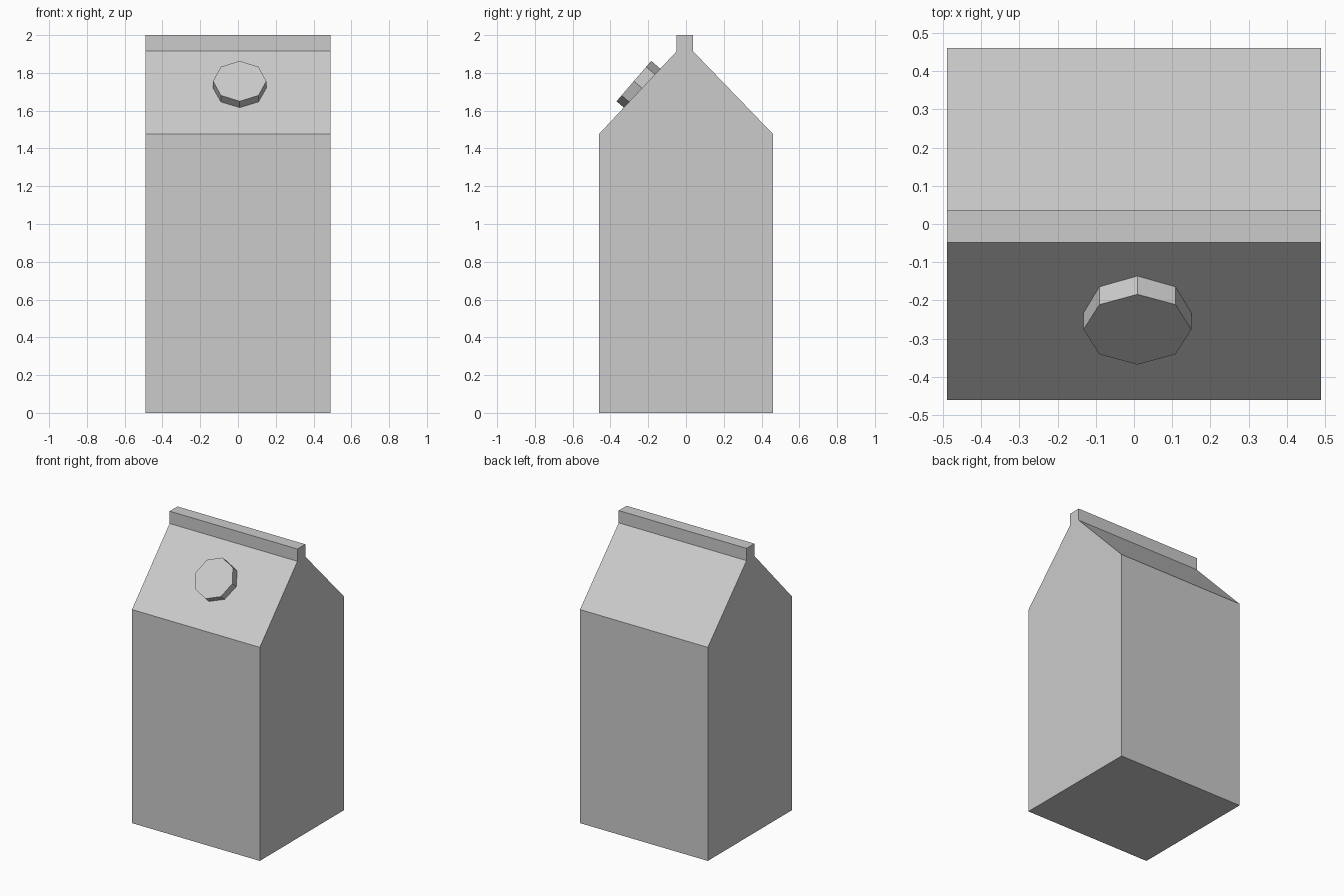
import bpy, bmesh, math
from mathutils import Vector

if "Cube" in bpy.data.objects:
    bpy.data.objects.remove(bpy.data.objects["Cube"])

HALF_WIDTH = 0.489

# Carton body: gabled side profile (y, z) extruded along x
profile = [(-0.46, 0), (0.46, 0), (0.46, 1.477), (0.037, 1.915),
           (0.037, 2.0), (-0.049, 2.0), (-0.049, 1.915), (-0.46, 1.477)]
bm = bmesh.new()
side = bm.faces.new([bm.verts.new((-HALF_WIDTH, y, z)) for y, z in profile])
ext = bmesh.ops.extrude_face_region(bm, geom=[side], use_keep_orig=True)
moved = [g for g in ext["geom"] if isinstance(g, bmesh.types.BMVert)]
bmesh.ops.translate(bm, verts=moved, vec=(2 * HALF_WIDTH, 0, 0))
bmesh.ops.recalc_face_normals(bm, faces=bm.faces)
mesh = bpy.data.meshes.new("carton_body")
bm.to_mesh(mesh)
bm.free()
bpy.context.collection.objects.link(bpy.data.objects.new("carton_body", mesh))

# Octagonal screw cap on the front roof slope, its base sunk slightly into it
tilt = math.radians(49.3)
depth = 0.075
outward = Vector((0, -math.sin(tilt), math.cos(tilt)))
cap_face = Vector((0.009, -0.276, 1.7565))
bpy.ops.mesh.primitive_cylinder_add(vertices=8, radius=0.141, depth=depth,
                                    location=cap_face - outward * depth / 2,
                                    rotation=(tilt, 0, 0))
bpy.context.object.name = "screw_cap"
